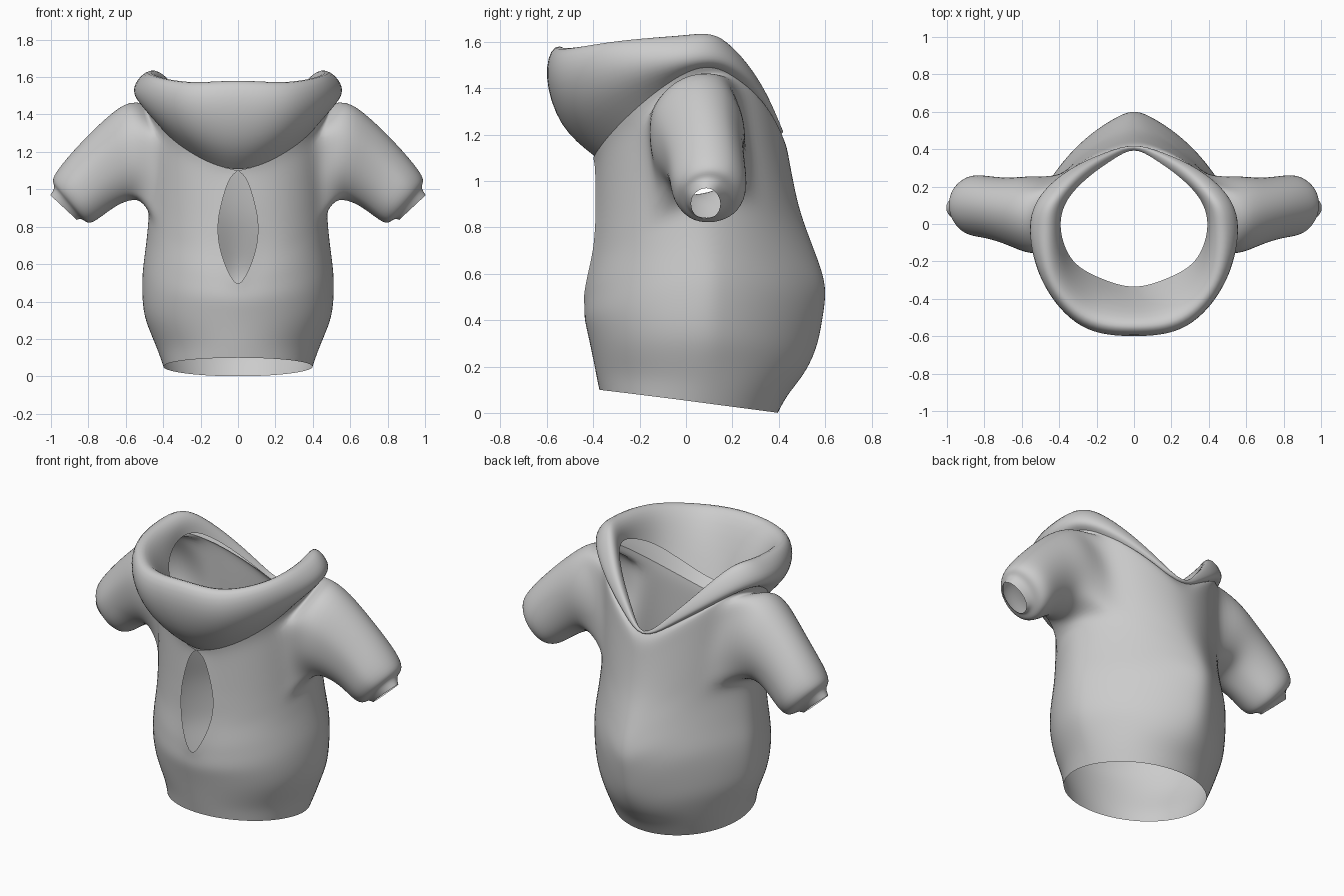
import bpy, bmesh, math
from mathutils import Vector

if "Cube" in bpy.data.objects:
    bpy.data.objects.remove(bpy.data.objects["Cube"])

COLS, ROWS = 12, 16

# collar loops: seam, bulge, outer top, ridge, inner top, inner bottom (front centre -> back centre)
LOOPS = [
    [(0, -.40, 1.10), (.22, -.35, 1.175), (.40, -.22, 1.31), (.50, -.02, 1.46), (.47, .14, 1.49), (.28, .31, 1.36), (0, .425, 1.17)],
    [(0, -.55, 1.22), (.27, -.50, 1.28), (.48, -.30, 1.41), (.56, -.03, 1.49), (.50, .17, 1.51), (.29, .33, 1.38), (0, .435, 1.17)],
    [(0, -.62, 1.46), (.29, -.575, 1.46), (.50, -.33, 1.53), (.57, -.03, 1.56), (.49, .17, 1.57), (.28, .33, 1.41), (0, .435, 1.175)],
    [(0, -.575, 1.61), (.27, -.53, 1.60), (.46, -.30, 1.63), (.48, 0, 1.65), (.42, .15, 1.645), (.24, .32, 1.44), (0, .43, 1.18)],
    [(0, -.48, 1.56), (.22, -.44, 1.54), (.38, -.27, 1.57), (.41, -.02, 1.60), (.37, .14, 1.59), (.22, .29, 1.41), (0, .42, 1.175)],
    [(0, -.34, 1.22), (.18, -.29, 1.30), (.33, -.20, 1.42), (.395, -.03, 1.51), (.36, .13, 1.52), (.21, .28, 1.38), (0, .415, 1.165)],
]

# body profile: z, half width, front y, back y, squareness of the back half
BODY = [(0, .39, -.37, .40, 2), (.06, .405, -.372, .425, 1.9), (.11, .43, -.38, .47, 1.8), (.17, .435, -.393, .52, 1.7),
        (.27, .50, -.413, .57, 1.5), (.42, .52, -.447, .60, 1.45), (.55, .52, -.437, .615, 1.4), (.7, .497, -.41, .56, 1.45),
        (.85, .482, -.40, .50, 1.6), (1.0, .477, -.395, .465, 1.75), (1.2, .475, -.39, .43, 1.9), (1.5, .48, -.38, .40, 2)]

# sleeve rings: top x, top z, bottom x, bottom z, centre y, half depth
SLEEVE = [(.57, 1.495, .54, .945, .045, .22), (.71, 1.385, .62, .925, .065, .185), (.86, 1.235, .69, .88, .09, .17),
          (.97, 1.105, .755, .83, .10, .172), (1.0, 1.045, .80, .81, .10, .135),
          (.975, 1.015, .835, .845, .09, .095), (1.005, .97, .86, .835, .085, .065)]


def along(loop, u):
    """Smooth point on a half loop, u from 0 to 6."""
    p = [Vector(q) for q in loop]
    first = Vector((-p[1].x, p[1].y, p[1].z))
    p = [first] + p + [2 * p[-1] - p[-2]]
    i = min(int(u), 5)
    t = u - i
    a, b, c, d = p[i:i + 4]
    return .5 * (2 * b + (c - a) * t + (2 * a - 5 * b + 4 * c - d) * t * t + (3 * b - a - 3 * c + d) * t ** 3)


def profile(z):
    z = max(0, min(1.5, z))
    for lo, hi in zip(BODY, BODY[1:]):
        if z <= hi[0]:
            t = (z - lo[0]) / (hi[0] - lo[0])
            return [a + (b - a) * t for a, b in zip(lo[1:], hi[1:])]


def grid_faces(bm, grid, skip=lambda i, k: False):
    for i in range(len(grid) - 1):
        for k in range(len(grid[0]) - 1):
            if not skip(i, k):
                bm.faces.new((grid[i][k], grid[i][k + 1], grid[i + 1][k + 1], grid[i + 1][k]))


def finish(bm, name):
    bmesh.ops.recalc_face_normals(bm, faces=bm.faces)
    for f in bm.faces:
        f.smooth = True
    mesh = bpy.data.meshes.new(name)
    bm.to_mesh(mesh)
    bm.free()
    ob = bpy.data.objects.new(name, mesh)
    bpy.context.collection.objects.link(ob)
    ob.modifiers.new("mirror", 'MIRROR').merge_threshold = .0005
    sub = ob.modifiers.new("smooth", 'SUBSURF')
    sub.levels = sub.render_levels = 2


# body half, with the front slit left open along the centre line
bm = bmesh.new()
grid = []
for i in range(ROWS + 1):
    t = i / ROWS + (.03 if i == 15 else .015 if i == 14 else 0)
    slit = .108 * math.sin(math.pi * (i - 6) / 10) ** .8 if 6 < i < 16 else 0
    row = []
    for k in range(COLS + 1):
        neck = along(LOOPS[0], 6 * k / COLS)
        hem = .05 + .05 * math.cos(math.pi * k / COLS)
        z = hem + (neck.z - hem) * t
        w, front, back, n = profile(z)
        a0 = math.asin(slit / w)
        a = a0 + (math.pi - a0) * k / COLS
        s, c = abs(math.sin(a)), -math.cos(a)
        if c > 0:
            s, c = s ** (2 / n), c ** (2 / n)
        x = 0 if k == COLS else w * s
        p = Vector((x, (front + back) / 2 + (back - front) / 2 * c, z))
        row.append(bm.verts.new(neck if i == ROWS else p))
    grid.append(row)
R0, R1, C0, C1 = 10, 15, 4, 8
grid_faces(bm, grid, lambda i, k: R0 <= i < R1 and C0 <= k < C1)

# sleeve grown out of the armhole
hole = [grid[i][k] for i in range(R0, R1 + 1) for k in range(C0, C1 + 1)
        if i in (R0, R1) or k in (C0, C1)]
inner = [grid[i][k] for i in range(R0 + 1, R1) for k in range(C0 + 1, C1)]
cy = sum(v.co.y for v in hole) / len(hole)
cz = sum(v.co.z for v in hole) / len(hole)
angle = lambda v: math.atan2(v.co.z - cz, v.co.y - cy)
hole.sort(key=angle)
angles = [angle(v) for v in hole]
rings = [hole + hole[:1]]
for tx, tz, bx, bz, y, ry in SLEEVE:
    c = Vector(((tx + bx) / 2, y, (tz + bz) / 2))
    p = Vector(((tx - bx) / 2, 0, (tz - bz) / 2))
    ring = [bm.verts.new(c + p * math.sin(a) + Vector((0, ry * math.cos(a), 0))) for a in angles]
    rings.append(ring + ring[:1])
grid_faces(bm, rings)
bmesh.ops.delete(bm, geom=inner, context='VERTS')
finish(bm, "body_and_sleeves")

# rolled collar, tapering to a V at the back
bm = bmesh.new()
grid = []
for loop in LOOPS:
    row = []
    for k in range(COLS + 1):
        p = along(loop, 6 * k / COLS)
        if k in (0, COLS):
            p.x = 0
        row.append(bm.verts.new(p))
    grid.append(row)
grid_faces(bm, grid)
finish(bm, "collar")
